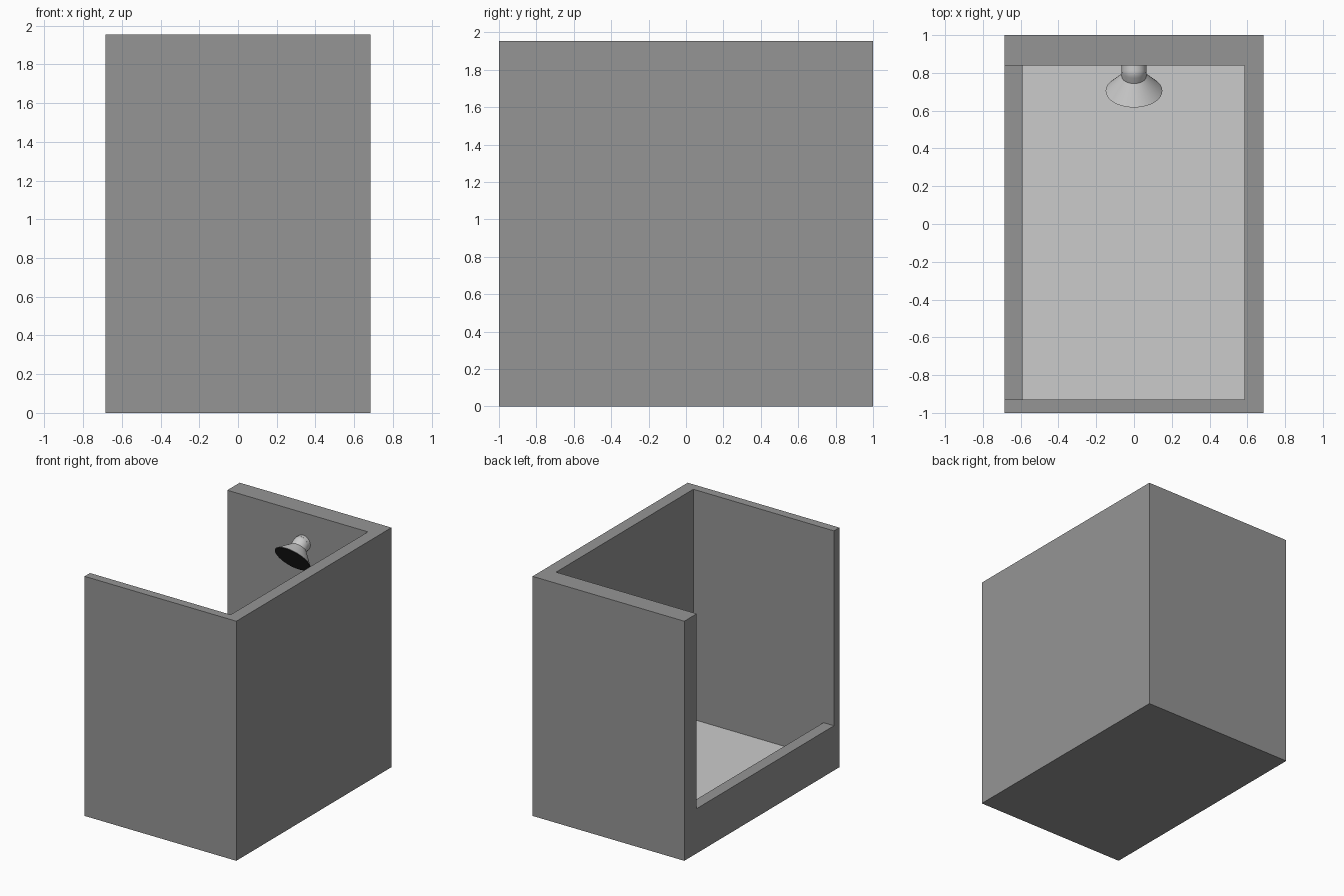
import bpy, bmesh, math
from mathutils import Matrix, Vector

if "Cube" in bpy.data.objects:
    bpy.data.objects.remove(bpy.data.objects["Cube"])

X, Y, H = 0.685, 1.0, 1.955              # outer half sizes and height
XL, XR, YF, YB = -0.59, 0.585, -0.93, 0.84  # inner faces
CURB, FLOOR = 0.365, 0.077


def material(name, v):
    m = bpy.data.materials.new(name)
    m.diffuse_color = (v, v, v, 1)
    m.use_nodes = True
    m.node_tree.nodes["Principled BSDF"].inputs["Base Color"].default_value = m.diffuse_color
    return m


def finish(name, bm, mat=None):
    bmesh.ops.recalc_face_normals(bm, faces=bm.faces)
    me = bpy.data.meshes.new(name)
    bm.to_mesh(me)
    bm.free()
    ob = bpy.data.objects.new(name, me)
    bpy.context.collection.objects.link(ob)
    if mat:
        me.materials.append(mat)
    return ob


def prism(name, outline, z0, z1, mat=None):
    bm = bmesh.new()
    face = bm.faces.new([bm.verts.new((x, y, z0)) for x, y in outline])
    new = bmesh.ops.extrude_face_region(bm, geom=[face], use_keep_orig=True)["geom"]
    verts = [g for g in new if isinstance(g, bmesh.types.BMVert)]
    bmesh.ops.translate(bm, verts=verts, vec=(0, 0, z1 - z0))
    return finish(name, bm, mat)


def rect(x0, x1, y0, y1):
    return [(x0, y0), (x1, y0), (x1, y1), (x0, y1)]


def lathe(name, profile, origin, axis, mat=None, n=40):
    # profile holds (radius, distance along axis)
    bm = bmesh.new()
    vs = [bm.verts.new((r, 0, t)) for r, t in profile]
    es = [bm.edges.new(p) for p in zip(vs, vs[1:])]
    bmesh.ops.spin(bm, geom=vs + es, cent=(0, 0, 0), axis=(0, 0, 1),
                   angle=math.tau, steps=n)
    bmesh.ops.remove_doubles(bm, verts=bm.verts, dist=1e-5)
    rot = Vector((0, 0, 1)).rotation_difference(Vector(axis)).to_matrix().to_4x4()
    bm.transform(Matrix.Translation(origin) @ rot)
    ob = finish(name, bm, mat)
    bpy.context.view_layer.objects.active = ob
    bpy.ops.object.select_all(action='DESELECT')
    ob.select_set(True)
    bpy.ops.object.shade_smooth_by_angle(angle=math.radians(35))
    return ob


dark = material("dark_grey", 0.3)
black = material("black", 0.03)

# Three full-height walls, open on the left
prism("stall_walls", [(-X, -Y), (X, -Y), (X, Y), (-X, Y),
                      (-X, YB), (XR, YB), (XR, YF), (-X, YF)], 0, H, dark)
# Low step-over curb across the opening
prism("entry_curb", rect(-X, XL, YF, YB), 0, CURB, dark)
# Base and pale floor
prism("base", rect(XL, XR, YF, YB), 0, FLOOR - 0.01, dark)
prism("floor", rect(XL, XR, YF, YB), FLOOR - 0.01, FLOOR)

# Tilted shower head: flared cone, neck and rounded joint
tilt = math.radians(54)
axis = Vector((0, math.sin(tilt), math.cos(tilt)))
rim = Vector((0, 0.705, 1.63))
R, joint = 0.065, 0.13
dome = [(R * math.cos(a), joint + R * math.sin(a))
        for a in (math.radians(15 * i) for i in range(7))]
lathe("shower_head", [(0, 0.002), (0.15, 0), (R, 0.095)] + dome, rim, axis)
lathe("nozzle_plate", [(0, -0.003), (0.145, -0.003), (0.145, 0.001), (0, 0.001)],
      rim, axis, black)
# Short pipe into the back wall
elbow = rim + axis * joint
lathe("wall_pipe", [(0, 0), (R, 0), (R, YB - elbow.y + 0.02), (0, YB - elbow.y + 0.02)],
      elbow, (0, 1, 0))
